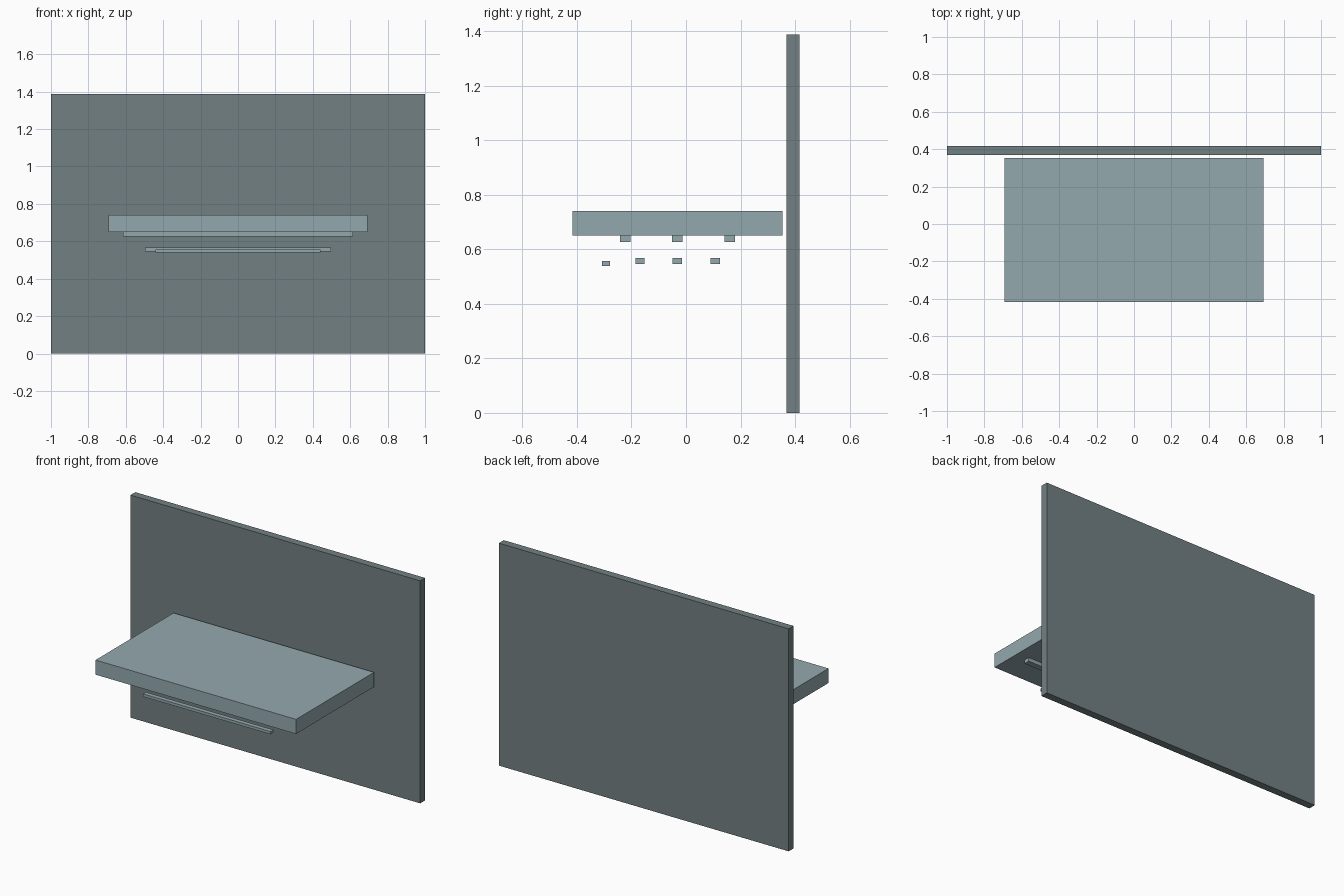
import bpy

if "Cube" in bpy.data.objects:
    bpy.data.objects.remove(bpy.data.objects["Cube"])


def material(name, rgb):
    m = bpy.data.materials.new(name)
    m.diffuse_color = (*rgb, 1.0)
    m.use_nodes = True
    m.node_tree.nodes["Principled BSDF"].inputs["Base Color"].default_value = m.diffuse_color
    return m


pale = material("pale blue grey", (0.296, 0.397, 0.429))
dark = material("dark slate grey", (0.171, 0.216, 0.227))


def box(name, half_x, y, z, mat):
    """Box centred on x = 0, spanning the given y and z ranges."""
    bpy.ops.mesh.primitive_cube_add(
        size=1, location=(0, (y[0] + y[1]) / 2, (z[0] + z[1]) / 2))
    ob = bpy.context.object
    ob.name = name
    ob.scale = (2 * half_x, y[1] - y[0], z[1] - z[0])
    bpy.ops.object.transform_apply(location=False, rotation=False, scale=True)
    ob.data.materials.append(mat)
    return ob


# Back wall panel
box("wall_panel", 1.0, (0.368, 0.416), (0.0, 1.388), dark)

# Thick floating slab
box("slab", 0.692, (-0.416, 0.353), (0.65, 0.741), pale)

# Rails fixed under the slab
for i, y in enumerate((-0.223, -0.032, 0.161)):
    box(f"upper_rail_{i + 1}", 0.615, (y - 0.019, y + 0.019), (0.627, 0.65), pale)

# Lower hanging bars
for i, y in enumerate((-0.169, -0.032, 0.107)):
    box(f"lower_bar_{i + 1}", 0.497, (y - 0.017, y + 0.017), (0.545, 0.567), pale)

# Shorter front bar
box("front_bar", 0.44, (-0.308, -0.279), (0.539, 0.556), pale)
